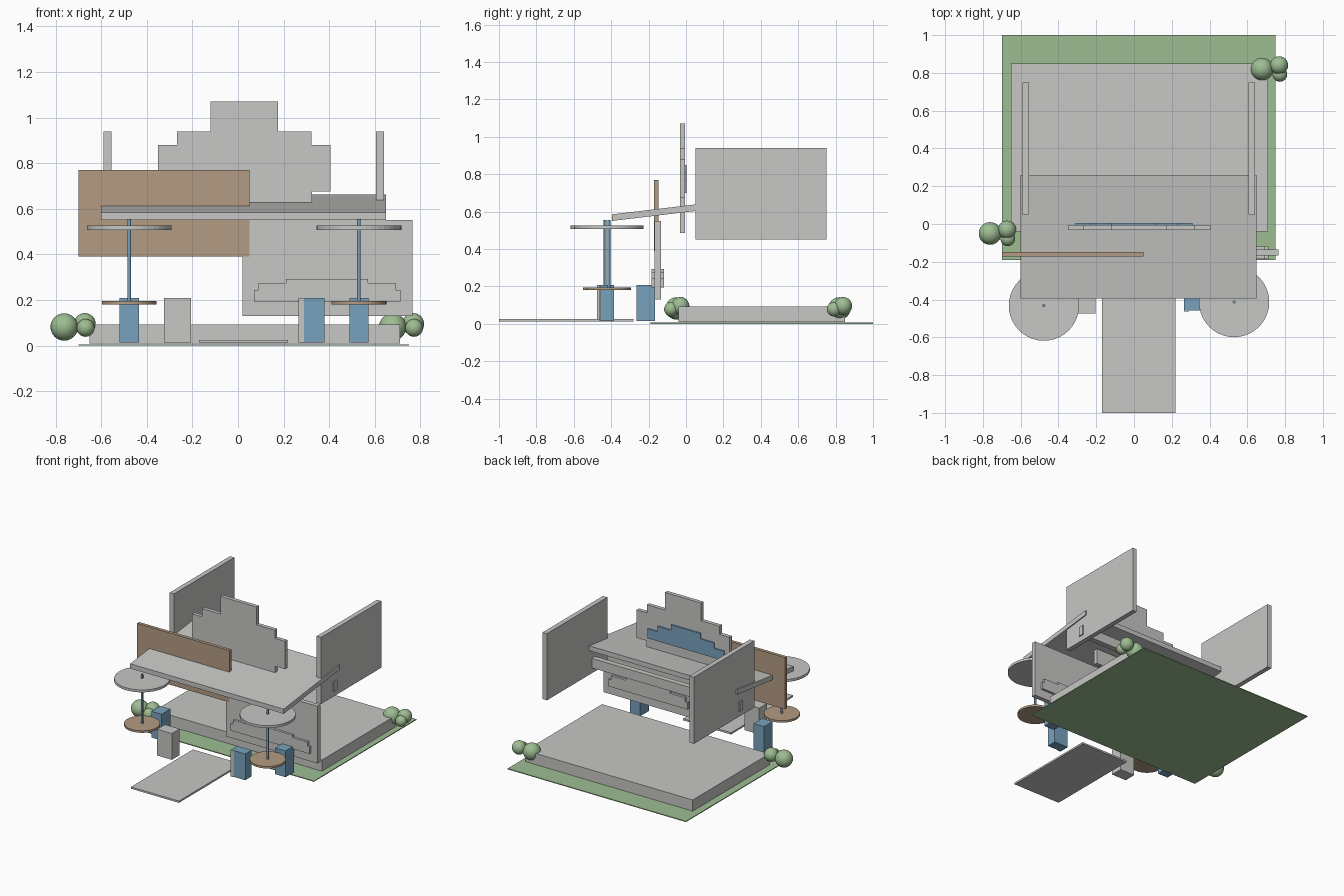
import bpy
import bmesh
from mathutils import Vector

if "Cube" in bpy.data.objects:
    bpy.data.objects.remove(bpy.data.objects["Cube"])


def material(name, rgb):
    m = bpy.data.materials.new(name)
    m.use_nodes = True
    m.diffuse_color = (*rgb, 1)
    m.node_tree.nodes["Principled BSDF"].inputs["Base Color"].default_value = (*rgb, 1)
    return m


GREY = material("light grey", (0.57, 0.57, 0.56))
BROWN = material("tan brown", (0.45, 0.33, 0.23))
BLUE = material("slate blue", (0.19, 0.36, 0.52))
GREEN = material("leaf green", (0.34, 0.51, 0.29))


def finish(name, bm, mat):
    bmesh.ops.recalc_face_normals(bm, faces=bm.faces)
    mesh = bpy.data.meshes.new(name)
    bm.to_mesh(mesh)
    bm.free()
    mesh.materials.append(mat)
    obj = bpy.data.objects.new(name, mesh)
    bpy.context.collection.objects.link(obj)
    return obj


def extrude(name, points, offset, mat):
    """Extrude a closed outline along an offset."""
    bm = bmesh.new()
    face = bm.faces.new([bm.verts.new(p) for p in points])
    ext = bmesh.ops.extrude_face_region(bm, geom=[face])["geom"]
    moved = [v for v in ext if isinstance(v, bmesh.types.BMVert)]
    bmesh.ops.translate(bm, verts=moved, vec=Vector(offset))
    return finish(name, bm, mat)


def box(name, x, y, z, mat):
    base = [(x[0], y[0], z[0]), (x[1], y[0], z[0]), (x[1], y[1], z[0]), (x[0], y[1], z[0])]
    return extrude(name, base, (0, 0, z[1] - z[0]), mat)


def stepped_plate(name, cx, y, levels, mat):
    """Symmetric stepped outline from (half width, bottom, top) levels."""
    side = [(w, z) for w, low, high in levels for z in (low, high)]
    outline = [(cx + w, y[0], z) for w, z in side]
    outline += [(cx - w, y[0], z) for w, z in reversed(side)]
    return extrude(name, outline, (0, y[1] - y[0], 0), mat)


def disc(name, x, y, z, radius, mat, sides=40):
    bm = bmesh.new()
    bmesh.ops.create_cone(bm, cap_ends=True, segments=sides, radius1=radius,
                          radius2=radius, depth=z[1] - z[0])
    bmesh.ops.translate(bm, verts=bm.verts, vec=Vector((x, y, sum(z) / 2)))
    return finish(name, bm, mat)


# Ground, floor and path
box("lawn", (-0.70, 0.75), (-0.19, 1.0), (0, 0.006), GREEN)
box("floor_slab", (-0.65, 0.71), (-0.04, 0.85), (0.01, 0.092), GREY)
box("front_path", (-0.17, 0.22), (-1.0, -0.28), (0.013, 0.026), GREY)

# Side walls
for side, x in (("right", -0.59), ("left", 0.605)):
    box(side + "_wall", (x, x + 0.035), (0.05, 0.75), (0.45, 0.94), GREY)

# Sloping roof and the beam below it
roof = [(-0.60, -0.395, 0.55), (-0.60, 0.26, 0.628), (-0.60, 0.26, 0.663), (-0.60, -0.395, 0.585)]
extrude("sloping_roof", roof, (1.248, 0, 0), GREY)
box("rear_beam", (-0.598, 0.648), (0.19, 0.23), (0.49, 0.56), GREY)

# Stepped sign board with a painted back
stepped_plate("sign_board", 0.0275, (-0.033, -0.005),
              [(0.298, 0.485, 0.675), (0.378, 0.675, 0.88), (0.295, 0.88, 0.94), (0.147, 0.94, 1.07)], GREY)
stepped_plate("sign_back_panel", 0.0, (-0.005, 0.004),
              [(0.31, 0.70, 0.77), (0.23, 0.77, 0.81), (0.12, 0.81, 0.85)], BLUE)

# Front panels
box("wood_panel", (-0.70, 0.05), (-0.172, -0.148), (0.39, 0.77), BROWN)
box("front_panel", (0.02, 0.765), (-0.168, -0.135), (0.13, 0.55), GREY)
stepped_plate("front_panel_trim", 0.391, (-0.185, -0.118),
              [(0.321, 0.193, 0.245), (0.302, 0.245, 0.275), (0.18, 0.275, 0.293)], GREY)

# Block seats
for side, x in (("right", -0.477), ("left", 0.53)):
    box(side + "_rear_seat", (x - 0.042, x + 0.042), (-0.265, -0.165), (0.015, 0.208), BLUE)
box("right_front_seat", (-0.325, -0.205), (-0.475, -0.385), (0.015, 0.208), GREY)
box("left_front_seat", (0.265, 0.38), (-0.458, -0.385), (0.015, 0.208), BLUE)
box("left_front_seat_strip", (0.265, 0.29), (-0.463, -0.458), (0.015, 0.208), GREY)

# Round tables with parasols
for side, x, y in (("right", -0.477, -0.432), ("left", 0.53, -0.413)):
    disc(side + "_table_top", x, y, (0.18, 0.195), 0.12, BROWN)
    disc(side + "_parasol", x, y, (0.508, 0.526), 0.186, GREY)
    disc(side + "_parasol_pole", x, y, (0.18, 0.555), 0.008, BLUE, 16)

# Bushes, each a cluster of three balls
for side, x, y in (("right", -0.762, -0.05), ("left", 0.678, 0.82)):
    for i, (dx, dy, z, r) in enumerate([(0, 0, 0.082, 0.06), (0.09, 0.02, 0.095, 0.048),
                                        (0.094, -0.028, 0.078, 0.039)]):
        bm = bmesh.new()
        bmesh.ops.create_uvsphere(bm, u_segments=24, v_segments=16, radius=r)
        bmesh.ops.translate(bm, verts=bm.verts, vec=Vector((x + dx, y + dy, z)))
        ball = finish(f"{side}_bush_{i + 1}", bm, GREEN)
        for poly in ball.data.polygons:
            poly.use_smooth = True
